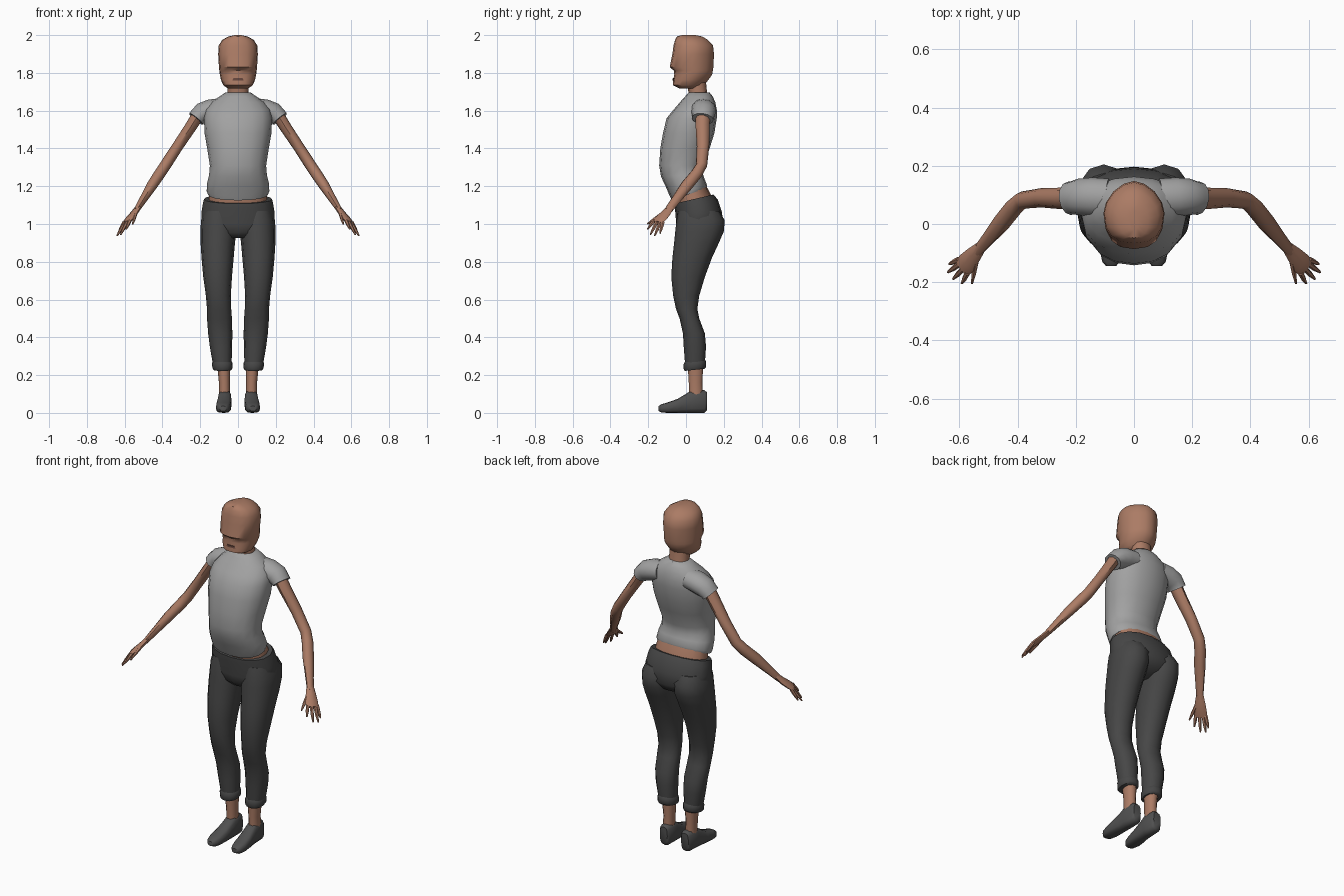
import bpy, bmesh, math
from mathutils import Vector


def material(name, rgb):
    m = bpy.data.materials.new(name)
    m.diffuse_color = (*rgb, 1)
    return m


SKIN = material("skin", (0.41, 0.20, 0.13))
SHIRT = material("grey shirt", (0.36, 0.36, 0.36))
PANTS = material("charcoal trousers", (0.062, 0.062, 0.062))
SHOE = material("dark grey shoe", (0.08, 0.08, 0.08))
LIP = material("dark lip", (0.13, 0.06, 0.045))


def power(v, e):
    return math.copysign(abs(v) ** (2 / e), v)


def skin_rings(name, rings, mat, mirror=False, angle=50):
    """Bridge a list of point rings, cap both ends."""
    bm = bmesh.new()
    loops = [[bm.verts.new(p) for p in r] for r in rings]
    n = len(loops[0])
    for a, b in zip(loops, loops[1:]):
        for i in range(n):
            j = (i + 1) % n
            bm.faces.new((a[i], a[j], b[j], b[i]))
    bm.faces.new(loops[0][::-1])
    bm.faces.new(loops[-1])
    bmesh.ops.recalc_face_normals(bm, faces=bm.faces)
    me = bpy.data.meshes.new(name)
    bm.to_mesh(me)
    bm.free()
    me.materials.append(mat)
    ob = bpy.data.objects.new(name, me)
    bpy.context.collection.objects.link(ob)
    bpy.ops.object.select_all(action='DESELECT')
    ob.select_set(True)
    bpy.context.view_layer.objects.active = ob
    bpy.ops.object.shade_smooth_by_angle(angle=math.radians(angle))
    if mirror:
        ob.modifiers.new("mirror", 'MIRROR')
    return ob


def loft(name, sections, mat, n=16, e=2.2, e_back=None, **kw):
    """Sections: z, x centre, half width, front y, back y, rise towards the back."""
    rings = []
    for z, cx, rx, y0, y1, *rise in sections:
        ring = []
        for i in range(n):
            t = 2 * math.pi * i / n
            ex = e_back if e_back and math.sin(t) > 0 else e
            s = power(math.sin(t), ex)
            ring.append((cx + rx * power(math.cos(t), ex), (y0 + y1) / 2 + (y1 - y0) / 2 * s,
                         z + (rise[0] * (s + 1) / 2 if rise else 0)))
        rings.append(ring)
    return skin_rings(name, rings, mat, **kw)


def tube(name, path, mat, side, n=8, e=2, axis=None, **kw):
    """Path points: x, y, z, radius along side, radius across it."""
    pts = [Vector(p[:3]) for p in path]
    rings = []
    for k, (c, p) in enumerate(zip(pts, path)):
        d = Vector(axis) if axis else pts[min(k + 1, len(pts) - 1)] - pts[max(k - 1, 0)]
        d.normalize()
        u = Vector(side)
        u = (u - d * u.dot(d)).normalized()
        v = d.cross(u)
        rings.append([c + u * p[3] * power(math.cos(2 * math.pi * i / n), e)
                      + v * p[4] * power(math.sin(2 * math.pi * i / n), e) for i in range(n)])
    return skin_rings(name, rings, mat, mirror=True, **kw)


# Head with a projecting brow and nose step, ridged at the back
loft("head", [
    (1.718, 0, 0.055, -0.035, 0.07), (1.735, 0, 0.078, -0.07, 0.095),
    (1.762, 0, 0.090, -0.068, 0.118), (1.79, 0, 0.096, -0.062, 0.138),
    (1.812, 0, 0.099, -0.064, 0.142), (1.83, 0, 0.101, -0.086, 0.145),
    (1.90, 0, 0.105, -0.072, 0.148), (1.945, 0, 0.102, -0.066, 0.143),
    (1.975, 0, 0.083, -0.058, 0.115), (1.993, 0, 0.05, -0.048, 0.085),
    (2.0, 0, 0.015, -0.02, 0.05)], SKIN, e=2.5, e_back=1.75, angle=40)
loft("mouth", [(1.761, 0, 0.03, -0.071, -0.063), (1.772, 0, 0.024, -0.070, -0.062)], LIP, n=8)
loft("neck", [(1.60, 0, 0.065, 0.02, 0.13), (1.69, 0, 0.056, 0.015, 0.112),
              (1.76, 0, 0.055, 0.0, 0.105)], SKIN, n=12)

# Shirt body with a hem rising to the back
loft("shirt_body", [
    (1.125, 0, 0.160, -0.075, 0.108, 0.065), (1.145, 0, 0.166, -0.085, 0.112, 0.06),
    (1.20, 0, 0.163, -0.108, 0.098, 0.04), (1.25, 0, 0.153, -0.132, 0.088, 0.02),
    (1.31, 0, 0.149, -0.142, 0.092), (1.40, 0, 0.163, -0.136, 0.125),
    (1.48, 0, 0.177, -0.122, 0.150), (1.56, 0, 0.180, -0.103, 0.163),
    (1.605, 0, 0.172, -0.066, 0.163), (1.645, 0, 0.140, -0.032, 0.155),
    (1.675, 0, 0.098, -0.005, 0.142), (1.697, 0, 0.066, 0.015, 0.124)], SHIRT)
tube("sleeve", [
    (0.09, 0.09, 1.610, 0.066, 0.056), (0.145, 0.093, 1.602, 0.067, 0.058),
    (0.190, 0.093, 1.586, 0.063, 0.056), (0.213, 0.090, 1.567, 0.057, 0.048),
    (0.222, 0.088, 1.556, 0.058, 0.047)], SHIRT, (0, 1, 0), n=12)

# Arms, hands and fingers
tube("arm", [
    (0.19, 0.09, 1.61, 0.038, 0.034), (0.25, 0.088, 1.515, 0.037, 0.031),
    (0.32, 0.090, 1.41, 0.033, 0.029), (0.385, 0.082, 1.31, 0.030, 0.030),
    (0.415, 0.055, 1.265, 0.032, 0.030), (0.455, 0.005, 1.205, 0.033, 0.028),
    (0.505, -0.055, 1.125, 0.025, 0.020), (0.538, -0.094, 1.072, 0.021, 0.015)],
    SKIN, (0, 1, 0))
SPREAD = (-0.6, -0.75, 0.2)
tube("palm", [
    (0.528, -0.082, 1.088, 0.021, 0.015), (0.552, -0.108, 1.055, 0.030, 0.015),
    (0.575, -0.135, 1.028, 0.037, 0.014), (0.592, -0.152, 1.008, 0.034, 0.010)],
    SKIN, SPREAD)
for label, base, tip in [
        ("little_finger", (0.602, -0.122, 1.01), (0.635, -0.138, 0.95)),
        ("ring_finger", (0.600, -0.138, 1.005), (0.640, -0.166, 0.938)),
        ("middle_finger", (0.588, -0.155, 1.01), (0.622, -0.189, 0.943)),
        ("index_finger", (0.572, -0.168, 1.02), (0.592, -0.204, 0.972)),
        ("thumb", (0.542, -0.125, 1.055), (0.557, -0.205, 1.0))]:
    mid = [a * 0.45 + b * 0.55 for a, b in zip(base, tip)]
    tube(label, [(*base, 0.010, 0.010), (*mid, 0.009, 0.008), (*tip, 0.004, 0.004)],
         SKIN, SPREAD, n=6)

# Bare waist between shirt and trousers
loft("waist", [(1.03, 0, 0.165, -0.045, 0.155), (1.11, 0, 0.155, -0.05, 0.135, 0.04),
               (1.20, 0, 0.148, -0.07, 0.092, 0.03)], SKIN)

# Trousers: hips, legs and rolled cuffs
loft("trouser_hips", [
    (0.925, 0, 0.06, -0.015, 0.10), (0.955, 0, 0.165, -0.045, 0.165),
    (1.0, 0, 0.194, -0.053, 0.197), (1.05, 0, 0.194, -0.055, 0.190, 0.015),
    (1.085, 0, 0.186, -0.060, 0.168, 0.045), (1.108, 0, 0.180, -0.060, 0.145, 0.048)],
    PANTS)
loft("trouser_leg", [
    (0.235, 0.082, 0.047, -0.003, 0.098), (0.35, 0.090, 0.059, -0.012, 0.106),
    (0.42, 0.094, 0.064, -0.016, 0.100), (0.50, 0.098, 0.066, -0.034, 0.070),
    (0.55, 0.100, 0.064, -0.053, 0.060), (0.62, 0.104, 0.066, -0.068, 0.070),
    (0.72, 0.108, 0.076, -0.078, 0.100), (0.82, 0.108, 0.085, -0.072, 0.137),
    (0.90, 0.107, 0.091, -0.063, 0.174), (0.96, 0.104, 0.095, -0.057, 0.200),
    (1.02, 0.104, 0.092, -0.050, 0.205), (1.07, 0.10, 0.080, -0.040, 0.175)],
    PANTS, n=12, mirror=True)
loft("trouser_cuff", [
    (0.222, 0.082, 0.048, -0.006, 0.100, 0.012), (0.232, 0.082, 0.054, -0.012, 0.107, 0.012),
    (0.258, 0.083, 0.054, -0.012, 0.107, 0.012), (0.270, 0.084, 0.048, -0.006, 0.100, 0.012)],
    PANTS, n=12, mirror=True)

# Ankles and shoes
loft("ankle", [(0.08, 0.072, 0.030, 0.015, 0.092), (0.16, 0.072, 0.029, 0.013, 0.088),
               (0.27, 0.076, 0.036, 0.006, 0.094)], SKIN, n=10, mirror=True)
tube("shoe", [
    (0.069, 0.110, 0.062, 0.024, 0.048), (0.069, 0.098, 0.060, 0.033, 0.060),
    (0.070, 0.030, 0.060, 0.036, 0.060), (0.072, -0.005, 0.049, 0.037, 0.049),
    (0.075, -0.045, 0.037, 0.040, 0.037), (0.078, -0.095, 0.028, 0.039, 0.028),
    (0.079, -0.130, 0.024, 0.030, 0.022), (0.079, -0.145, 0.023, 0.017, 0.013)],
    SHOE, (1, 0, 0), n=12, e=3, axis=(0, 1, 0))
